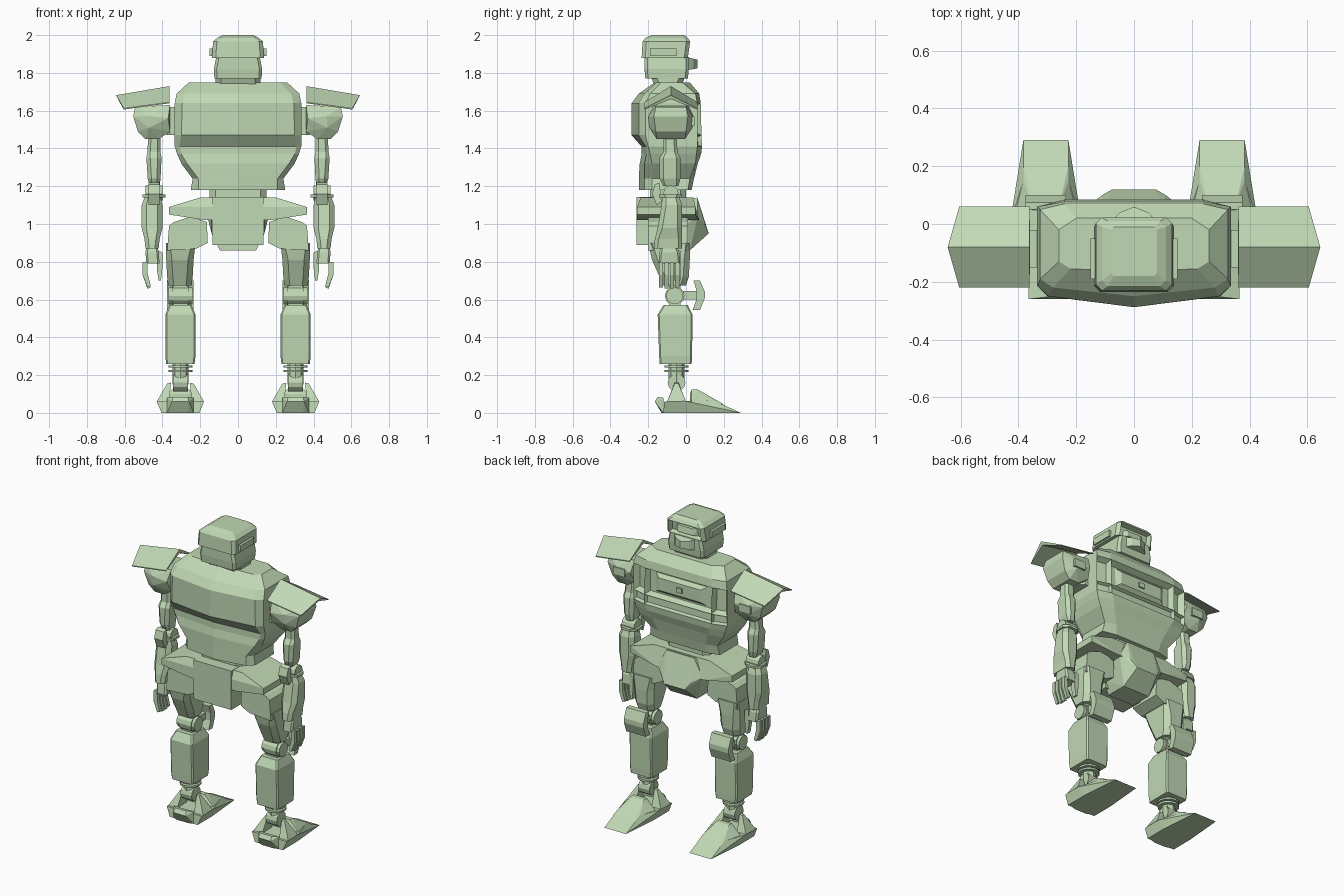
import bpy, bmesh, math
from mathutils import Matrix

green = bpy.data.materials.new("pale green")
green.diffuse_color = (0.53, 0.69, 0.46, 1)


def finish(name, bm, mirror):
    bmesh.ops.recalc_face_normals(bm, faces=bm.faces)
    me = bpy.data.meshes.new(name)
    bm.to_mesh(me)
    bm.free()
    me.materials.append(green)
    ob = bpy.data.objects.new(name, me)
    bpy.context.collection.objects.link(ob)
    if mirror:
        m = ob.modifiers.new("Mirror", 'MIRROR')
        m.use_mirror_merge = False
    return ob


def hull(name, pts, mirror=False):
    bm = bmesh.new()
    for p in pts:
        bm.verts.new(p)
    res = bmesh.ops.convex_hull(bm, input=bm.verts)
    junk = {v for v in res["geom_interior"] if isinstance(v, bmesh.types.BMVert)}
    bmesh.ops.delete(bm, geom=list(junk), context='VERTS')
    bmesh.ops.dissolve_limit(bm, angle_limit=0.02, verts=bm.verts, edges=bm.edges)
    return finish(name, bm, mirror)


def box(name, x0, x1, y0, y1, z0, z1, mirror=False):
    return hull(name, [(x, y, z) for x in (x0, x1) for y in (y0, y1) for z in (z0, z1)], mirror)


def both(*pts):
    return [(s * x, y, z) for x, y, z in pts for s in (-1, 1)]


def loft(name, rings, mirror=False, insets=()):
    """Skin closed rings; insets sink the +y faces whose centre lies in a z range."""
    bm = bmesh.new()
    vs = [[bm.verts.new(p) for p in r] for r in rings]
    n = len(rings[0])
    for a, b in zip(vs, vs[1:]):
        for i in range(n):
            j = (i + 1) % n
            bm.faces.new((a[i], a[j], b[j], b[i]))
    bm.faces.new(vs[0])
    bm.faces.new(vs[-1])
    bmesh.ops.recalc_face_normals(bm, faces=bm.faces)
    for z0, z1, thick, depth in insets:
        fs = [f for f in bm.faces if f.normal.y > 0.9 and z0 < f.calc_center_median().z < z1]
        bmesh.ops.inset_individual(bm, faces=fs, thickness=thick, depth=-depth)
    return finish(name, bm, mirror)


def column(name, rows, mirror=False, insets=()):
    """Rows of (z, x0, x1, y0, y1, chamfer)."""
    rings = []
    for z, x0, x1, y0, y1, c in rows:
        rings.append([(x0 + c, y0, z), (x1 - c, y0, z), (x1, y0 + c, z), (x1, y1 - c, z),
                      (x1 - c, y1, z), (x0 + c, y1, z), (x0, y1 - c, z), (x0, y0 + c, z)])
    return loft(name, rings, mirror, insets)


def prism_x(name, prof, x0, x1, mirror=False):
    return loft(name, [[(x, y, z) for y, z in prof] for x in (x0, x1)], mirror)


def prism_y(name, prof, y0, y1, mirror=False):
    return loft(name, [[(x, y, z) for x, z in prof] for y in (y0, y1)], mirror)


def cyl(name, c, r, length, axis, mirror=True, n=12):
    bm = bmesh.new()
    rot = Matrix.Rotation(math.pi / 2, 4, 'Y') if axis == 'x' else Matrix()
    bmesh.ops.create_cone(bm, cap_ends=True, segments=n, radius1=r, radius2=r, depth=length,
                          matrix=Matrix.Translation(c) @ rot)
    return finish(name, bm, mirror)


# torso: pointed back hump, flat chest with sunken panel and grille
def torso_ring(z, w, wb, yb0, yb1, yb2, ys, wf, yf):
    return [(0, yb0, z), (wb, yb1, z), (w, yb2, z), (w, ys, z), (wf, yf, z),
            (-wf, yf, z), (-w, ys, z), (-w, yb2, z), (-wb, yb1, z)]

loft("torso", [torso_ring(*r) for r in (
    (1.75, .26, .22, -.165, -.155, -.13, -.02, .20, .02),
    (1.69, .325, .28, -.25, -.22, -.19, .05, .24, .07),
    (1.64, .335, .295, -.288, -.25, -.215, .06, .24, .078),
    (1.47, .335, .30, -.288, -.25, -.215, .06, .24, .082),
    (1.41, .335, .31, -.235, -.21, -.20, .06, .24, .085),
    (1.37, .322, .30, -.235, -.21, -.19, .055, .22, .08),
    (1.32, .30, .27, -.245, -.22, -.18, .05, .20, .062),
    (1.24, .24, .21, -.25, -.22, -.18, .02, .17, .042),
    (1.18, .25, .21, -.25, -.22, -.18, .01, .16, .03))],
    insets=((1.5, 1.6, .025, .035), (1.42, 1.46, .012, .02)))
hull("chest_plate", both((.19, .04, 1.49), (.19, .04, 1.62), (.15, .065, 1.515), (.15, .065, 1.595)))
box("chest_stud", -.02, .02, .06, .075, 1.54, 1.57)
column("waist", [(1.13, -.15, .15, -.19, .0, .03), (1.19, -.15, .15, -.19, .0, .03)])

# head
column("neck", [(1.74, -.12, .12, -.17, -.02, .03), (1.79, -.12, .12, -.19, .0, .03)])
column("jaw", [(1.77, -.125, .125, -.215, .01, .015), (1.82, -.128, .128, -.22, .015, .015),
               (1.885, -.115, .115, -.22, .015, .015)])
column("helmet", [(1.88, -.138, .138, -.235, .01, .02), (1.965, -.132, .132, -.23, .022, .02),
                  (1.985, -.11, .11, -.215, .01, .02), (2.0, -.08, .08, -.18, -.01, .01)],
       insets=((1.9, 1.95, .014, .03),))
hull("visor", both((.09, -.03, 1.89), (.09, -.03, 1.95), (.05, .008, 1.9), (.05, .0, 1.94)))
hull("face_mask", both((.085, .0, 1.815), (.085, .0, 1.885), (.05, .04, 1.82), (.05, .04, 1.875),
                       (0, .06, 1.825), (0, .06, 1.87)))
box("ear", .13, .15, -.19, -.05, 1.89, 1.93, True)

# pelvis
hull("hip_skirt", both((.2, -.24, 1.14), (.365, -.26, 1.09), (.365, -.26, 1.05), (.17, -.26, 1.02),
                       (.2, .04, 1.14), (.365, .05, 1.09), (.365, .05, 1.05), (.17, .07, 1.02)))
box("rear_panel", -.135, .135, -.262, -.1, .89, 1.142)
hull("crotch_guard", both((.10, .06, 1.14), (.16, .06, 1.03), (.11, .1, 1.0), (.075, .12, .95),
                          (.095, .02, .86), (.095, -.12, .86), (.14, -.12, .95), (.14, -.1, 1.1)))

# legs
prism_y("hip_block", [(.25, 1.04), (.165, 1.01), (.16, .90), (.22, .87), (.375, .86),
                      (.365, .99), (.34, 1.01)], -.2, .01, True)
column("thigh", [(.90, .225, .38, -.20, .02, .02), (.81, .235, .38, -.18, .02, .03),
                 (.72, .24, .375, -.14, .015, .03), (.675, .245, .37, -.12, .0, .03)], True)
cyl("knee_joint", (.305, -.06, .62), .052, .09, 'x')
for i, x in enumerate((.252, .358)):
    cyl("knee_disc_%d" % i, (x, -.06, .62), .045, .022, 'x')
box("knee_post", .265, .345, -.09, -.03, .55, .69, True)
box("knee_rod", .27, .34, -.03, .06, .6, .645, True)
prism_x("kneecap", [(.04, .70), (.075, .70), (.1, .64), (.1, .61), (.075, .545), (.035, .545),
                    (.055, .60), (.055, .65)], .235, .375, True)
column("shin", [(.26, .23, .38, -.14, .03, .008), (.30, .225, .385, -.142, .032, .008),
                (.52, .225, .385, -.15, .035, .008), (.57, .245, .365, -.12, .01, .008)], True)
cyl("ankle_post", (.305, -.05, .21), .042, .12, 'z', n=8)
for i, z in enumerate((.222, .245)):
    cyl("ankle_ring_%d" % i, (.305, -.05, z), .064, .012, 'z')
cyl("ankle_joint", (.305, -.05, .16), .047, .08, 'x')

# feet
def around(*pts):
    return [(.305 + s * d, y, z) for d, y, z in pts for s in (-1, 1)]

hull("foot", around((.10, -.12, 0), (.125, -.115, .06), (.10, .03, 0), (.125, .0, .062),
                    (.08, .15, .0), (.078, .15, .065), (.078, .29, 0)), True)
hull("instep", around((.085, .02, .05), (.05, .02, .10), (.045, .03, .125), (.045, .06, .125),
                      (.078, .15, .066), (.078, .2, .045), (.11, .03, .06)), True)
hull("heel", around((.045, -.165, .06), (.04, -.13, .0), (.07, -.12, .0), (.07, -.12, .08),
                    (.04, -.15, .085)), True)
for i, s in enumerate((-1, 1)):
    hull("ankle_plate_%d" % i, [(.305 + s * d, y, z) for d, y, z in (
        (.125, -.10, .06), (.125, .0, .06), (.06, -.10, .06), (.06, .0, .06), (.07, -.06, .155),
        (.07, -.04, .155), (.05, -.06, .16), (.05, -.04, .16))], True)

# shoulders
ends = [[(x, y, z) for y, z in ((-.22, e), (-.08, r), (.06, e), (.06, e - .006), (-.08, r - .025),
                                (-.22, e - .006))] for x, e, r in ((.362, 1.645, 1.73), (.605, 1.612, 1.69))]
ends[1][1], ends[1][4] = (.645, -.08, 1.682), (.635, -.08, 1.66)
loft("shoulder_plate", ends, True)
column("shoulder_axle", [(1.47, .3, .38, -.15, -.02, .02), (1.62, .3, .38, -.15, -.02, .02)], True)
hull("shoulder", [(x, -.08 + s * d, z) for s in (-1, 1) for x, d, z in (
    (.36, .09, 1.63), (.37, .12, 1.56), (.36, .09, 1.49), (.42, .075, 1.45), (.49, .075, 1.45),
    (.53, .08, 1.49), (.555, .09, 1.57), (.545, .08, 1.62), (.47, .12, 1.57), (.47, .115, 1.51))], True)
hull("shoulder_panel", [(x, y, z) for x in (.41, .49) for z in (1.52, 1.57) for y in (0, .046)], True)

# arms
column("upper_arm", [(1.46, .41, .475, -.12, -.05, .015), (1.38, .41, .48, -.12, -.045, .015),
                     (1.35, .405, .485, -.14, -.03, .02), (1.24, .41, .478, -.14, -.03, .02),
                     (1.20, .415, .465, -.12, -.04, .01)], True)
cyl("elbow_joint", (.445, -.08, 1.165), .04, .09, 'x')
column("elbow_ring", [(1.14, .385, .505, -.14, -.02, .03), (1.155, .385, .505, -.14, -.02, .03)], True)
prism_x("elbow_guard", [(-.165, 1.21), (-.14, 1.22), (-.13, 1.12), (-.155, 1.10), (-.18, 1.16)], .415, .475, True)
column("forearm", [(1.14, .41, .495, -.125, -.035, .02), (1.10, .40, .51, -.13, -.02, .025),
                   (.98, .40, .51, -.15, -.02, .025), (.92, .415, .495, -.165, -.02, .02),
                   (.87, .42, .49, -.17, -.02, .02)], True)
column("palm", [(.88, .425, .485, -.13, -.05, .01), (.85, .42, .49, -.14, -.035, .01),
                (.79, .415, .485, -.145, -.03, .01)], True)

# hands: four curled fingers and a thumb
for i in range(4):
    y = -.142 + i * .029
    drop = .015 if i in (1, 2) else 0
    prism_y("finger_%d" % i, [(.48, .80), (.505, .80), (.505, .73), (.48, .665 - drop / 2),
                              (.462, .672 - drop / 2), (.478, .735)], y, y + .021, True)
prism_y("thumb", [(.40, .85), (.425, .86), (.43, .76), (.42, .70), (.408, .70), (.40, .77)], -.06, -.03, True)
